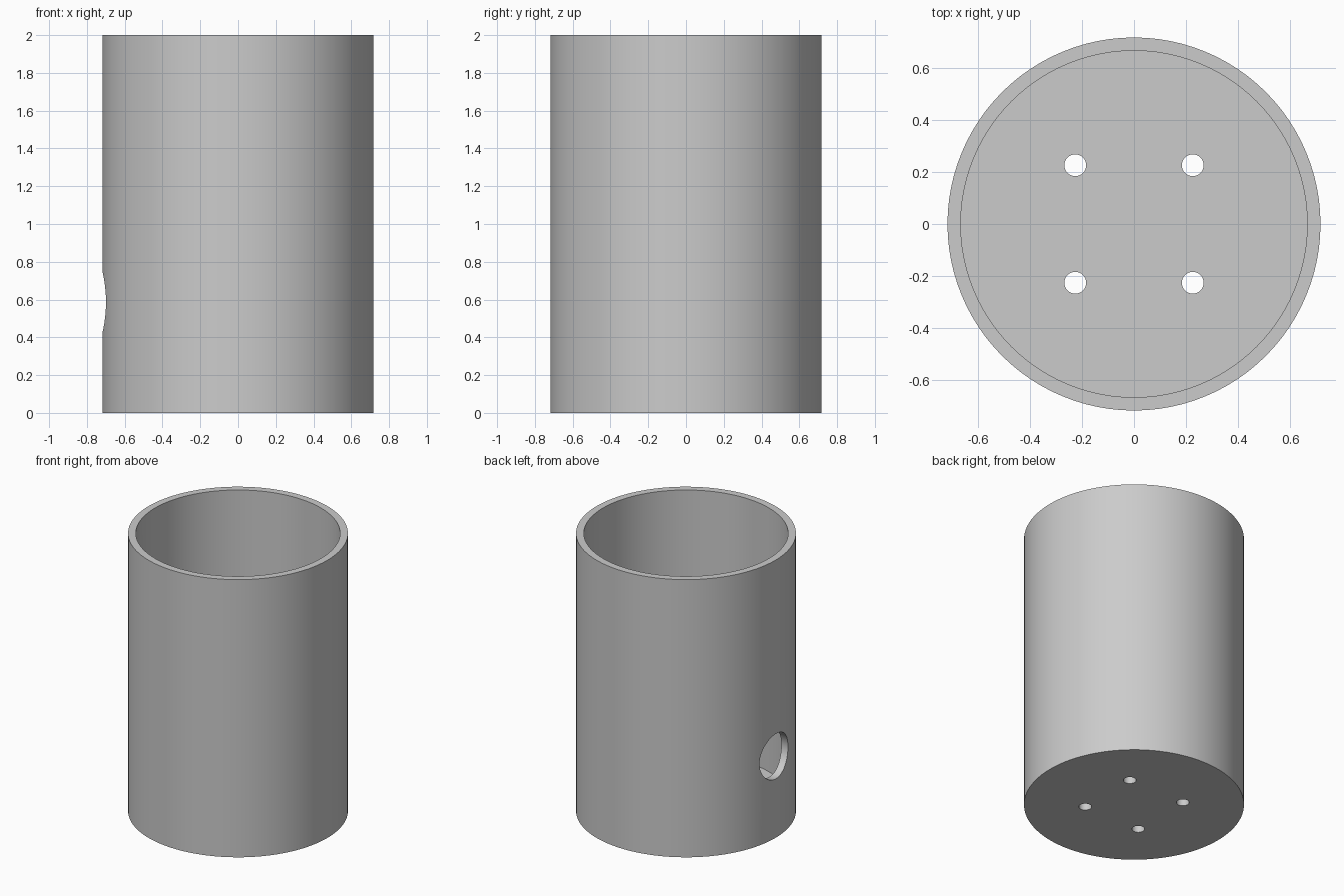
import bpy
import math

RADIUS, INNER, HEIGHT, FLOOR = 0.718, 0.667, 2.0, 0.10
SEGMENTS = 96

if "Cube" in bpy.data.objects:
    bpy.data.objects.remove(bpy.data.objects["Cube"], do_unlink=True)

# Single plain grey
grey = bpy.data.materials.new("plain_grey")
grey.use_nodes = True
colour = (0.6, 0.6, 0.6, 1)
grey.diffuse_color = colour
grey.node_tree.nodes["Principled BSDF"].inputs["Base Color"].default_value = colour


def cylinder(name, radius, depth, location, segments=SEGMENTS, rotation=(0, 0, 0)):
    bpy.ops.mesh.primitive_cylinder_add(vertices=segments, radius=radius, depth=depth,
                                        location=location, rotation=rotation)
    obj = bpy.context.object
    obj.name = name
    obj.data.materials.append(grey)
    return obj


# Solid outer body
cup = cylinder("cup_body", RADIUS, HEIGHT, (0, 0, HEIGHT / 2))

# Hollow interior, round side opening and four drain holes
cutters = [
    cylinder("interior_cutter", INNER, HEIGHT, (0, 0, FLOOR + HEIGHT / 2)),
    cylinder("side_hole_cutter", 0.162, 0.5, (-RADIUS, 0, 0.586), 48, (0, math.pi / 2, 0)),
]
for x in (-0.226, 0.226):
    for y in (-0.226, 0.226):
        cutters.append(cylinder("drain_hole_cutter", 0.042, 0.4, (x, y, 0.05), 32))

bpy.context.view_layer.objects.active = cup
for cutter in cutters:
    cut = cup.modifiers.new(cutter.name, 'BOOLEAN')
    cut.operation = 'DIFFERENCE'
    cut.solver = 'EXACT'
    cut.object = cutter
    bpy.ops.object.modifier_apply(modifier=cut.name)
    bpy.data.objects.remove(cutter, do_unlink=True)

# Smooth walls with crisp rims
bpy.ops.object.select_all(action='DESELECT')
cup.select_set(True)
bpy.ops.object.shade_smooth_by_angle(angle=math.radians(30))
